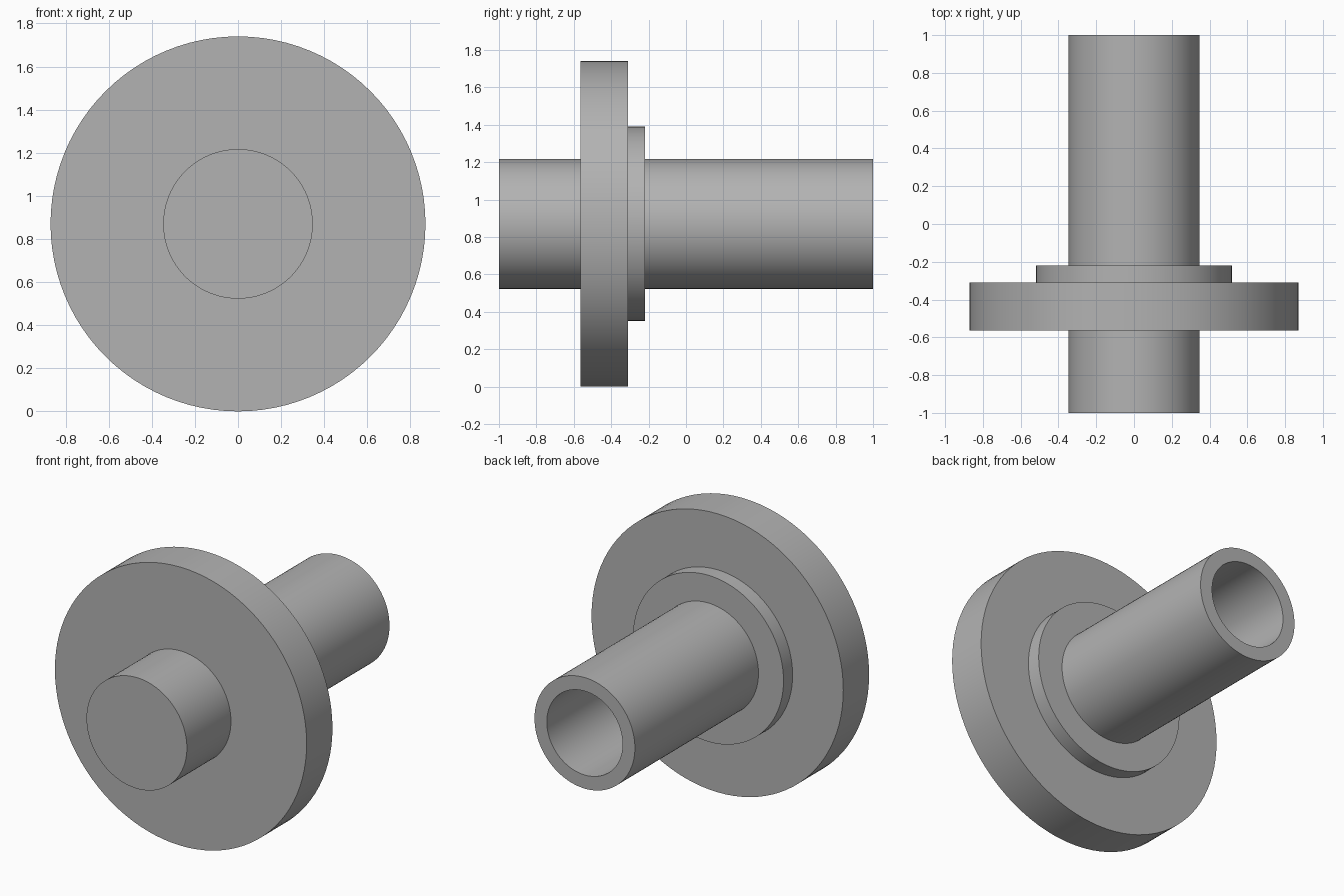
import bpy
import bmesh
from math import cos, sin, pi, radians

SEGMENTS = 96
FLANGE_R, BOSS_R, SHAFT_R, BORE_R = 0.87, 0.52, 0.347, 0.262
FRONT, BACK = -1.0, 1.0
FLANGE_FRONT, FLANGE_BACK, BOSS_BACK = -0.565, -0.31, -0.22
BORE_END = -0.31

if "Cube" in bpy.data.objects:
    bpy.data.objects.remove(bpy.data.objects["Cube"], do_unlink=True)

steel = bpy.data.materials.new("plain grey")
steel.use_nodes = True
grey = (0.45, 0.45, 0.45, 1)
steel.diffuse_color = grey
steel.node_tree.nodes["Principled BSDF"].inputs["Base Color"].default_value = grey


def turned_part(name, profile, capped=False):
    """Revolve (radius, y) points about the y axis, optionally capping both ends."""
    bm = bmesh.new()
    rings = []
    for r, y in profile:
        angles = [2 * pi * k / SEGMENTS for k in range(SEGMENTS)]
        rings.append([bm.verts.new((r * cos(a), y, r * sin(a))) for a in angles])
    for a, b in zip(rings, rings[1:]):
        for k in range(SEGMENTS):
            n = (k + 1) % SEGMENTS
            bm.faces.new((a[k], b[k], b[n], a[n]))
    if capped:
        bm.faces.new(rings[0])
        bm.faces.new(rings[-1][::-1])
    mesh = bpy.data.meshes.new(name)
    bm.to_mesh(mesh)
    bm.free()
    mesh.materials.append(steel)
    obj = bpy.data.objects.new(name, mesh)
    obj.location.z = FLANGE_R
    bpy.context.collection.objects.link(obj)
    bpy.ops.object.select_all(action="DESELECT")
    obj.select_set(True)
    bpy.context.view_layer.objects.active = obj
    bpy.ops.object.shade_smooth_by_angle(angle=radians(30))
    return obj


# Shaft: solid at the front, with a blind bore open at the back
turned_part("shaft", [(SHAFT_R, FRONT), (SHAFT_R, BACK),
                      (BORE_R, BACK), (BORE_R, BORE_END)], capped=True)

# Wide flange disc
turned_part("flange", [(SHAFT_R, FLANGE_FRONT), (FLANGE_R, FLANGE_FRONT),
                       (FLANGE_R, FLANGE_BACK), (BOSS_R, FLANGE_BACK)])

# Low raised boss behind the flange
turned_part("boss", [(BOSS_R, FLANGE_BACK), (BOSS_R, BOSS_BACK),
                     (SHAFT_R, BOSS_BACK)])
